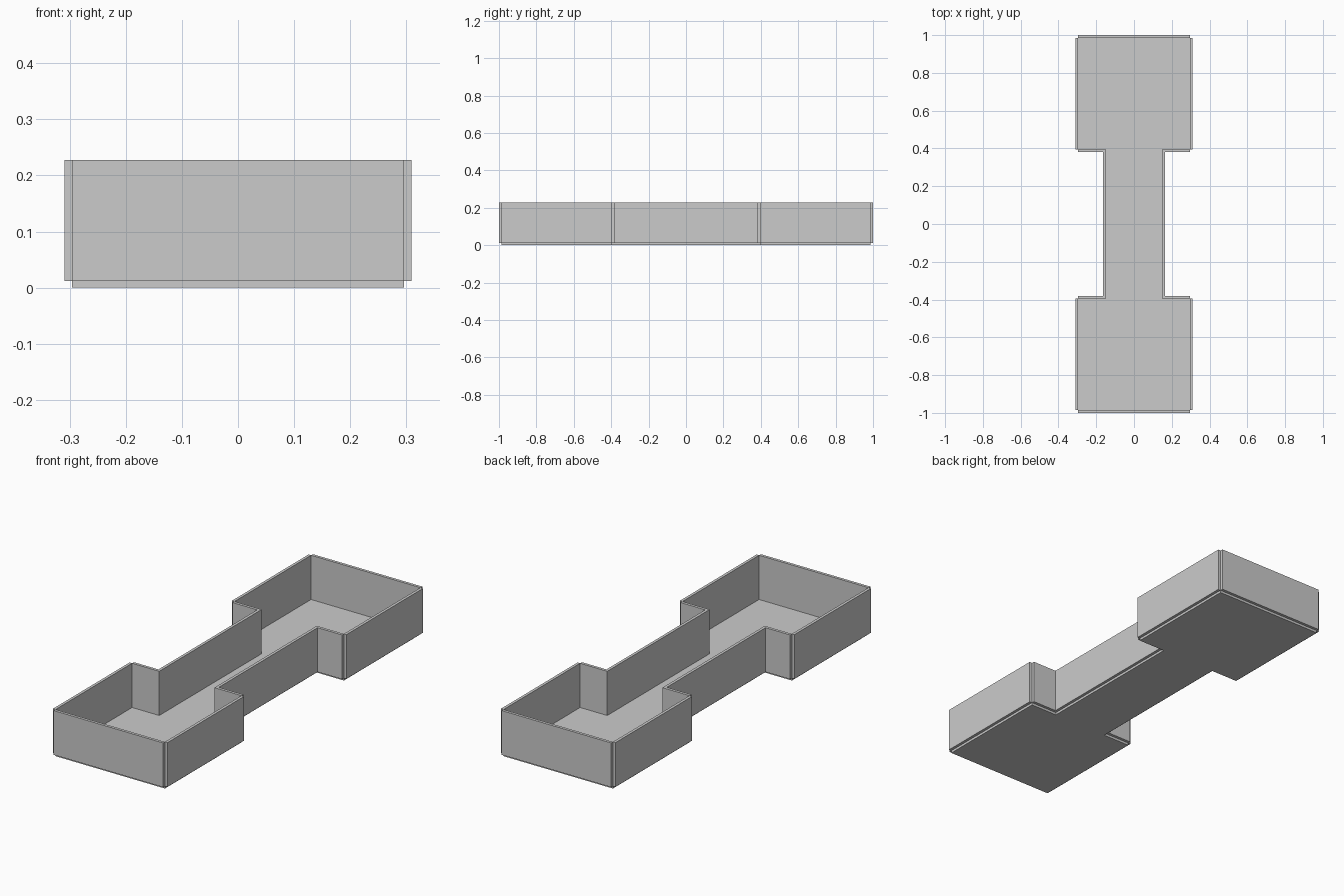
import bpy, bmesh

if "Cube" in bpy.data.objects:
    bpy.data.objects.remove(bpy.data.objects["Cube"])

HEAD_X, NECK_X = 0.2955, 0.149      # inner half widths
END_Y, NECK_Y = 0.986, 0.395        # inner half length, start of the neck
T, FLOOR, TOP = 0.014, 0.012, 0.228


def new_object(name, bm):
    bmesh.ops.recalc_face_normals(bm, faces=bm.faces)
    mesh = bpy.data.meshes.new(name)
    bm.to_mesh(mesh)
    bm.free()
    obj = bpy.data.objects.new(name, mesh)
    bpy.context.collection.objects.link(obj)
    return obj


def prism(name, outline, z0, z1):
    bm = bmesh.new()
    face = bm.faces.new([bm.verts.new((x, y, z0)) for x, y in outline])
    top = bmesh.ops.extrude_face_region(bm, geom=[face], use_keep_orig=True)
    verts = [v for v in top["geom"] if isinstance(v, bmesh.types.BMVert)]
    bmesh.ops.translate(bm, verts=verts, vec=(0, 0, z1 - z0))
    return new_object(name, bm)


def wall(name, x0, x1, y0, y1):
    x0, x1 = sorted((x0, x1))
    y0, y1 = sorted((y0, y1))
    return prism(name, [(x0, y0), (x1, y0), (x1, y1), (x0, y1)], FLOOR, TOP)


# Dumbbell-shaped floor plate
half = [(HEAD_X, -END_Y), (HEAD_X, -NECK_Y), (NECK_X, -NECK_Y),
        (NECK_X, NECK_Y), (HEAD_X, NECK_Y), (HEAD_X, END_Y)]
prism("floor", half + [(-x, y) for x, y in reversed(half)], 0, FLOOR)

# Thin walls standing just outside the floor edge, open notches at outer corners
for sy, end in ((-1, "front"), (1, "back")):
    wall(f"{end}_end_wall", -HEAD_X, HEAD_X, sy * END_Y, sy * (END_Y + T))
    for sx, side in ((-1, "left"), (1, "right")):
        wall(f"{end}_{side}_side_wall", sx * HEAD_X, sx * (HEAD_X + T),
             sy * NECK_Y, sy * END_Y)
        wall(f"{end}_{side}_shoulder_wall", sx * (NECK_X + T), sx * HEAD_X,
             sy * (NECK_Y - T), sy * NECK_Y)

# Walls along the narrow middle
for sx, side in ((-1, "left"), (1, "right")):
    wall(f"{side}_neck_wall", sx * NECK_X, sx * (NECK_X + T), -NECK_Y, NECK_Y)
